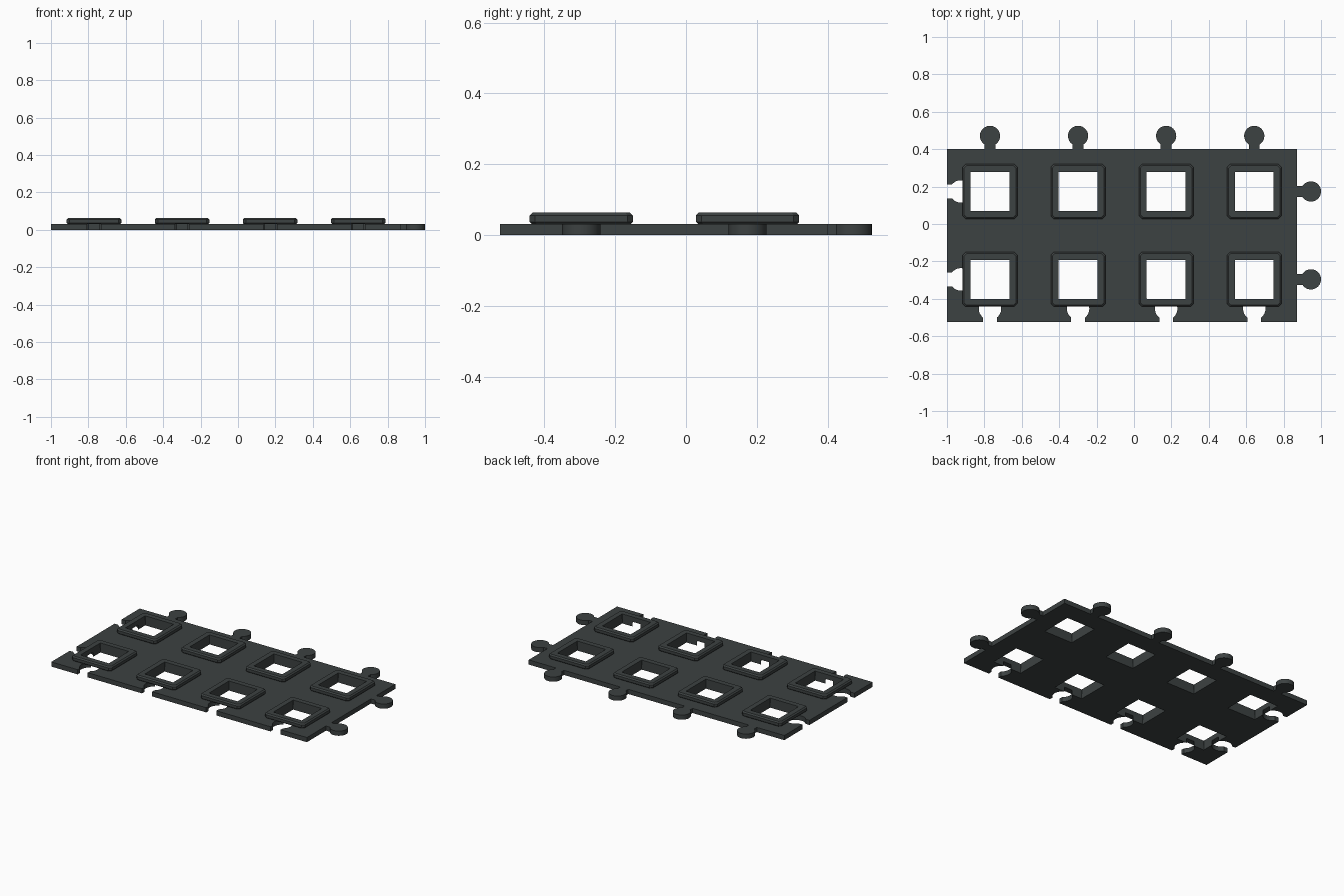
import bpy, bmesh, math
from mathutils import Matrix, Vector

if "Cube" in bpy.data.objects:
    bpy.data.objects.remove(bpy.data.objects["Cube"])

THICK, TOP = 0.031, 0.063
X0, X1, Y0, Y1 = -1.0, 0.872, -0.525, 0.40
COLS = [-0.77 + 0.471 * i for i in range(4)]
ROWS = [-0.296, 0.174]

rubber = bpy.data.materials.new("dark_grey_rubber")
rubber.diffuse_color = (0.046, 0.054, 0.054, 1)
rubber.use_nodes = True
rubber.node_tree.nodes["Principled BSDF"].inputs["Base Color"].default_value = rubber.diffuse_color


def finish(name, bm):
    bmesh.ops.recalc_face_normals(bm, faces=bm.faces)
    me = bpy.data.meshes.new(name)
    bm.to_mesh(me)
    bm.free()
    me.materials.append(rubber)
    ob = bpy.data.objects.new(name, me)
    bpy.context.collection.objects.link(ob)
    return ob


def prism(bm, pts, z0, z1):
    """Extrude a flat outline between two heights."""
    lo = [bm.verts.new((x, y, z0)) for x, y in pts]
    hi = [bm.verts.new((x, y, z1)) for x, y in pts]
    n = len(pts)
    bm.faces.new(lo[::-1])
    bm.faces.new(hi)
    for i in range(n):
        bm.faces.new((lo[i], lo[(i + 1) % n], hi[(i + 1) % n], hi[i]))


def rect(x0, x1, y0, y1):
    return [(x0, y0), (x1, y0), (x1, y1), (x0, y1)]


def keyhole(origin, angle, start, dist, radius, neck, steps=32):
    """Jigsaw tab outline: straight neck ending in a disc."""
    a = math.pi - math.asin(neck / radius)
    pts = [(start, -neck)]
    for i in range(steps + 1):
        t = -a + 2 * a * i / steps
        pts.append((dist + radius * math.cos(t), radius * math.sin(t)))
    pts.append((start, neck))
    rot = Matrix.Rotation(angle, 2)
    return [tuple(rot @ Vector(p) + Vector(origin)) for p in pts]


def cut(target, cutter):
    mod = target.modifiers.new(cutter.name, 'BOOLEAN')
    mod.operation = 'DIFFERENCE'
    mod.solver = 'EXACT'
    mod.object = cutter
    cutter.hide_render = True
    cutter.hide_viewport = True


# Base plate
bm = bmesh.new()
prism(bm, rect(X0, X1, Y0, Y1), 0, THICK)
plate = finish("base_plate", bm)

# Square window openings
bm = bmesh.new()
for x in COLS:
    for y in ROWS:
        prism(bm, rect(x - 0.104, x + 0.104, y - 0.104, y + 0.104), -0.1, 0.1)
cut(plate, finish("window_cutter", bm))

# Sockets along the front and left edges
bm = bmesh.new()
for x in COLS:
    prism(bm, keyhole((x, Y0), math.pi / 2, -0.05, 0.072, 0.060, 0.037), -0.1, 0.1)
for y in ROWS:
    prism(bm, keyhole((X0, y), 0, -0.05, 0.074, 0.060, 0.037), -0.1, 0.1)
cut(plate, finish("socket_cutter", bm))

# Tabs along the back and right edges
bm = bmesh.new()
for x in COLS:
    prism(bm, keyhole((x, Y1), math.pi / 2, 0, 0.071, 0.054, 0.029), 0, THICK)
for y in ROWS:
    prism(bm, keyhole((X1, y), 0, 0, 0.074, 0.054, 0.029), 0, THICK)
tabs = finish("connector_tabs", bm)
bpy.context.view_layer.objects.active = tabs
tabs.select_set(True)
bpy.ops.object.shade_smooth_by_angle(angle=math.radians(30))

# Raised frames: chamfered rings of (half size, corner cut, height)
RINGS = [(0.104, 0.001, THICK), (0.140, 0.014, THICK), (0.146, 0.016, THICK + 0.006),
         (0.146, 0.016, TOP - 0.008), (0.138, 0.013, TOP), (0.104, 0.001, TOP)]
bm = bmesh.new()
for x in COLS:
    for y in ROWS:
        loops = []
        for h, c, z in RINGS:
            k = h - c
            loops.append([bm.verts.new((x + px, y + py, z)) for px, py in (
                (h, -k), (h, k), (k, h), (-k, h), (-h, k), (-h, -k), (-k, -h), (k, -h))])
        for j in range(len(loops)):
            a, b = loops[j], loops[(j + 1) % len(loops)]
            for i in range(8):
                n = (i + 1) % 8
                bm.faces.new((a[i], a[n], b[n], b[i]))
finish("raised_frames", bm)
